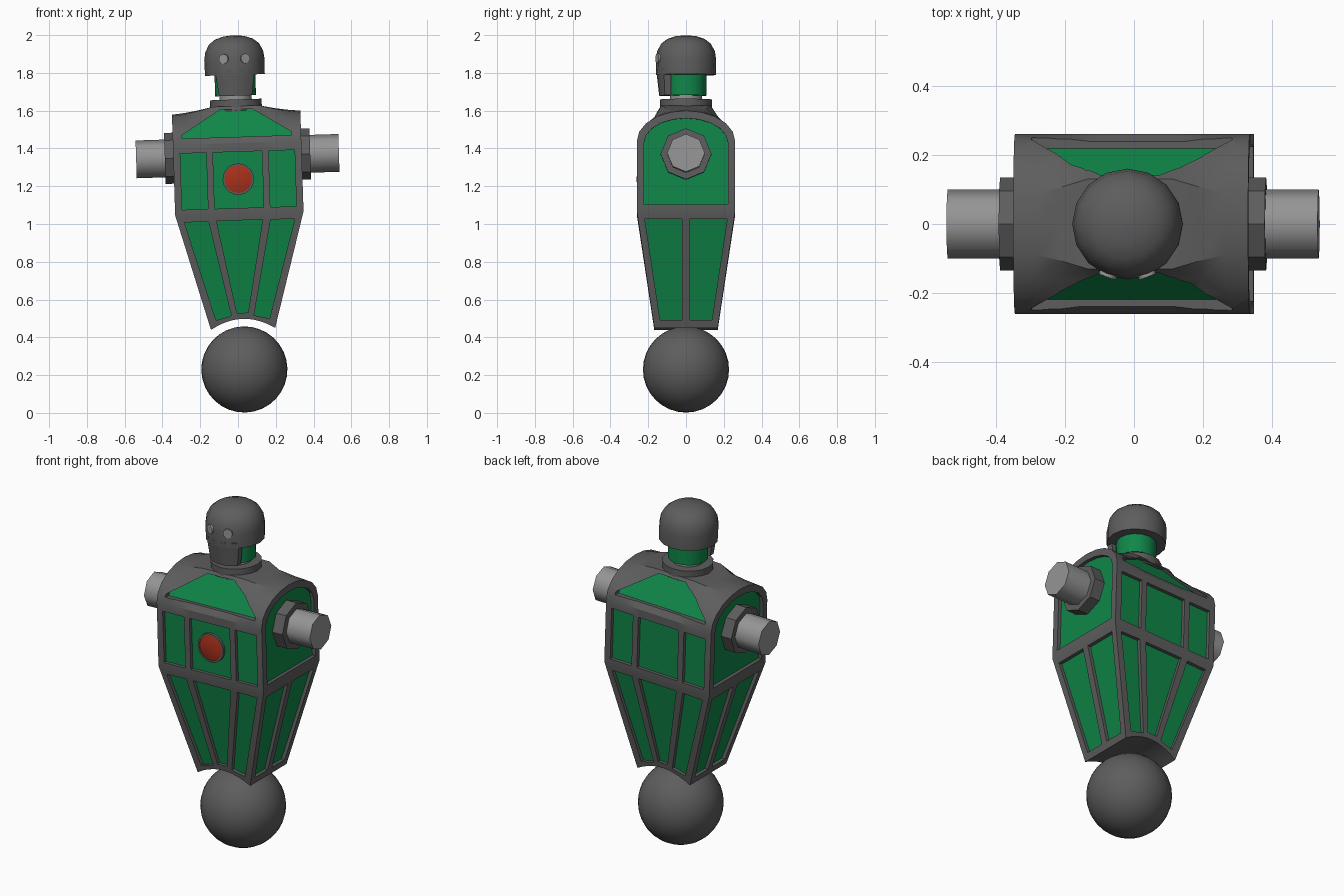
import bpy, bmesh, math
from mathutils import Matrix

if "Cube" in bpy.data.objects:
    bpy.data.objects.remove(bpy.data.objects["Cube"])

def material(name, rgb):
    m = bpy.data.materials.new(name)
    m.diffuse_color = (*rgb, 1)
    m.use_nodes = True
    m.node_tree.nodes["Principled BSDF"].inputs["Base Color"].default_value = m.diffuse_color
    return m

GREEN = material("green", (0.005, 0.24, 0.065))
RED = material("red", (0.40, 0.03, 0.01))
DARK = material("dark_grey", (0.11, 0.11, 0.11))
LIGHT = material("light_grey", (0.3, 0.3, 0.3))

def finish(name, bm, mat, smooth=None):
    bmesh.ops.recalc_face_normals(bm, faces=bm.faces)
    me = bpy.data.meshes.new(name)
    bm.to_mesh(me)
    bm.free()
    ob = bpy.data.objects.new(name, me)
    bpy.context.collection.objects.link(ob)
    me.materials.append(mat)
    if smooth:
        shade(ob, smooth)
    return ob

def shade(ob, angle):
    bpy.ops.object.select_all(action='DESELECT')
    ob.select_set(True)
    bpy.context.view_layer.objects.active = ob
    bpy.ops.object.shade_smooth_by_angle(angle=math.radians(angle))

def bridge(bm, rings, close=True):
    for a, b in zip(rings, rings[1:]):
        n = len(a)
        for i in range(n if close else n - 1):
            j = (i + 1) % n
            bm.faces.new((a[i], a[j], b[j], b[i]))

def lathe(name, profile, segs, mat, matrix=Matrix(), smooth=40):
    bm = bmesh.new()
    rings = [[bm.verts.new((r * math.cos(2 * math.pi * i / segs), r * math.sin(2 * math.pi * i / segs), z))
              for i in range(segs)] for r, z in profile]
    bridge(bm, rings)
    bm.faces.new(rings[0])
    bm.faces.new(rings[-1])
    bm.transform(matrix)
    return finish(name, bm, mat, smooth)

def prism(bm, poly, axis, sign, near, far):
    """Extrude a (u, z) outline along x or y between two depth functions of z."""
    def ring(f):
        return [bm.verts.new((u, sign * f(z), z) if axis == 'y' else (sign * f(z), u, z)) for u, z in poly]
    a, b = ring(near), ring(far)
    bridge(bm, [a, b])
    bm.faces.new(a)
    bm.faces.new(b)

# Body: columns across x, saddle-shaped shoulders, tapered waist, arched underside
HW, HD, WAIST, BOT, SH = 0.34, 0.26, 1.057, 0.445, 1.43
taper = lambda top, low: (lambda z: low + (top - low) * (z - BOT) / (WAIST - BOT))
front_low, side_low = taper(HD, 0.168), taper(HW, 0.17)
front_mid, side_mid = (lambda z: HD), (lambda z: HW)
slope = lambda z: HD - 0.13 * (z - SH) / 0.195

bm = bmesh.new()
cols = []
for u in (-1, -.8, -.6, -.36, -.18, 0, .18, .36, .6, .8, 1):
    t = max(0, (abs(u) - .36) / .64)
    t = t * (2 - t) * .5 + t * .5
    pts = []
    for i in range(11):
        a = math.pi * i / 10
        ey, ez = -HD * math.cos(a), SH + 0.16 * math.sin(a)
        k = min(min(i, 10 - i) / 4, 1)
        cy = (HD - 0.13 * k) * (-1 if i < 5 else 1) if i != 5 else 0
        cz = SH + 0.195 * k
        pts.append((HW * u, cy + (ey - cy) * t, cz + (ez - cz) * t))
    zb = BOT + 0.053 * (1 - u * u)
    pts += [(HW * u, HD, WAIST), (.17 * u, front_low(zb), zb), (.17 * u, -front_low(zb), zb), (HW * u, -HD, WAIST)]
    cols.append([bm.verts.new(p) for p in pts])
bridge(bm, cols)
for c in (cols[0], cols[-1]):
    bm.faces.new(c[:12] + c[14:])
    bm.faces.new(c[11:])
body = finish("body_frame", bm, DARK)

# Recessed panels: outlines on each wall, cut from the frame and filled with green
flip = lambda poly: [(-u, z) for u, z in poly]
low_outer = [(-.292, 1.017), (-.165, 1.02), (-.06, .515), (-.142, .495)]
low_mid = [(-.122, 1.02), (.122, 1.02), (.03, .53), (-.03, .53)]
mid_outer = [(-.303, 1.085), (-.165, 1.085), (-.165, 1.383), (-.303, 1.383)]
mid_mid = [(-.13, 1.085), (.13, 1.085), (.13, 1.383), (-.13, 1.383)]
shoulder = [(-.29, 1.462), (.29, 1.462), (.29, 1.48), (.085, 1.608), (-.085, 1.608), (-.29, 1.48)]
side_lower = [(-.218, 1.017), (-.02, 1.017), (-.02, .485), (-.137, .485)]
side_upper = [(-.222, 1.092), (.222, 1.092)] + [
    (.222 * math.cos(math.pi * i / 10), 1.42 + .13 * math.sin(math.pi * i / 10)) for i in range(11)]

groups = {
    "lower_wall_panels": ('y', front_low, [low_outer, low_mid, flip(low_outer)]),
    "chest_panels": ('y', front_mid, [mid_outer, mid_mid, flip(mid_outer)]),
    "shoulder_panels": ('y', slope, [shoulder]),
    "lower_side_panels": ('x', side_low, [side_lower, flip(side_lower)]),
    "upper_side_panels": ('x', side_mid, [side_upper]),
}
cut = bmesh.new()
for name, (axis, d, polys) in groups.items():
    bm = bmesh.new()
    for s in (-1, 1):
        for p in polys:
            prism(cut, p, axis, s, lambda z: d(z) - .022, lambda z: d(z) + .1)
            prism(bm, p, axis, s, lambda z: d(z) - .03, lambda z: d(z) - .02)
    finish(name, bm, GREEN)
cutter = finish("panel_cutter", cut, DARK)
cutter.hide_render = True
mod = body.modifiers.new("pockets", 'BOOLEAN')
mod.operation, mod.solver, mod.object = 'DIFFERENCE', 'EXACT', cutter
bpy.context.view_layer.objects.active = body
bpy.ops.object.modifier_apply(modifier=mod.name)
bpy.data.objects.remove(cutter)
shade(body, 25)

# Arm stubs with octagonal collars
for s, side in ((-1, "left"), (1, "right")):
    m = Matrix.Translation((0, 0, 1.36)) @ Matrix.Rotation(s * math.pi / 2, 4, 'Y')
    lathe(side + "_arm_collar", [(.135, .31), (.135, .385)], 8, DARK, m, 30)
    lathe(side + "_arm_stub", [(.1, .31), (.1, .537)], 8, LIGHT, m, 50)

# Chest button with bezel
to_front = lambda x, z: Matrix.Translation((x, 0, z)) @ Matrix.Rotation(math.pi / 2, 4, 'X')
lathe("button_bezel", [(.083, .23), (.083, .256), (.073, .256), (.073, .23)], 20, DARK, to_front(0, 1.238))
lathe("chest_button", [(.073, .232), (.073, .252), (.045, .259), (.01, .261)], 20, RED, to_front(0, 1.238))

# Neck
lathe("neck_base", [(.137, 1.60), (.137, 1.66)], 16, DARK)
lathe("neck_ring", [(.085, 1.65), (.085, 1.69)], 16, LIGHT)
lathe("neck", [(.108, 1.68), (.108, 1.80)], 16, GREEN)

# Head dome, jaw plate and eyes
lathe("head_dome", [(.158, 1.79), (.16, 1.87), (.153, 1.915), (.132, 1.955), (.1, 1.98), (.055, 1.995), (.005, 2.0)],
      16, DARK)
bm = bmesh.new()
rings = []
for z, r, a in ((1.68, .142, 38), (1.82, .158, 42)):
    arc = [math.radians(a * k / 3) for k in range(-3, 4)]
    pts = [(r * math.sin(t), -r * math.cos(t)) for t in arc]
    pts += [(pts[-1][0], -.08), (pts[0][0], -.08)]
    rings.append([bm.verts.new((x, y, z)) for x, y in pts])
bridge(bm, rings)
bm.faces.new(rings[0])
bm.faces.new(rings[1])
finish("jaw_plate", bm, DARK, 30)
for s, side in ((-1, "left"), (1, "right")):
    m = Matrix.Translation((0, 0, 1.876)) @ Matrix.Rotation(s * math.radians(21), 4, 'Z') @ Matrix.Rotation(math.pi / 2, 4, 'X')
    lathe(side + "_eye", [(.026, .13), (.026, .164)], 12, LIGHT, m)

# Ball wheel
bm = bmesh.new()
bmesh.ops.create_uvsphere(bm, u_segments=32, v_segments=16, radius=.228, matrix=Matrix.Translation((0, 0, .23)))
finish("ball_wheel", bm, DARK, 60)

# Slight sideways lean of the whole figure
lean = Matrix.Translation((.041, 0, 0)) @ Matrix.Rotation(-.032, 4, 'Y')
for ob in bpy.context.scene.objects:
    ob.data.transform(lean)
